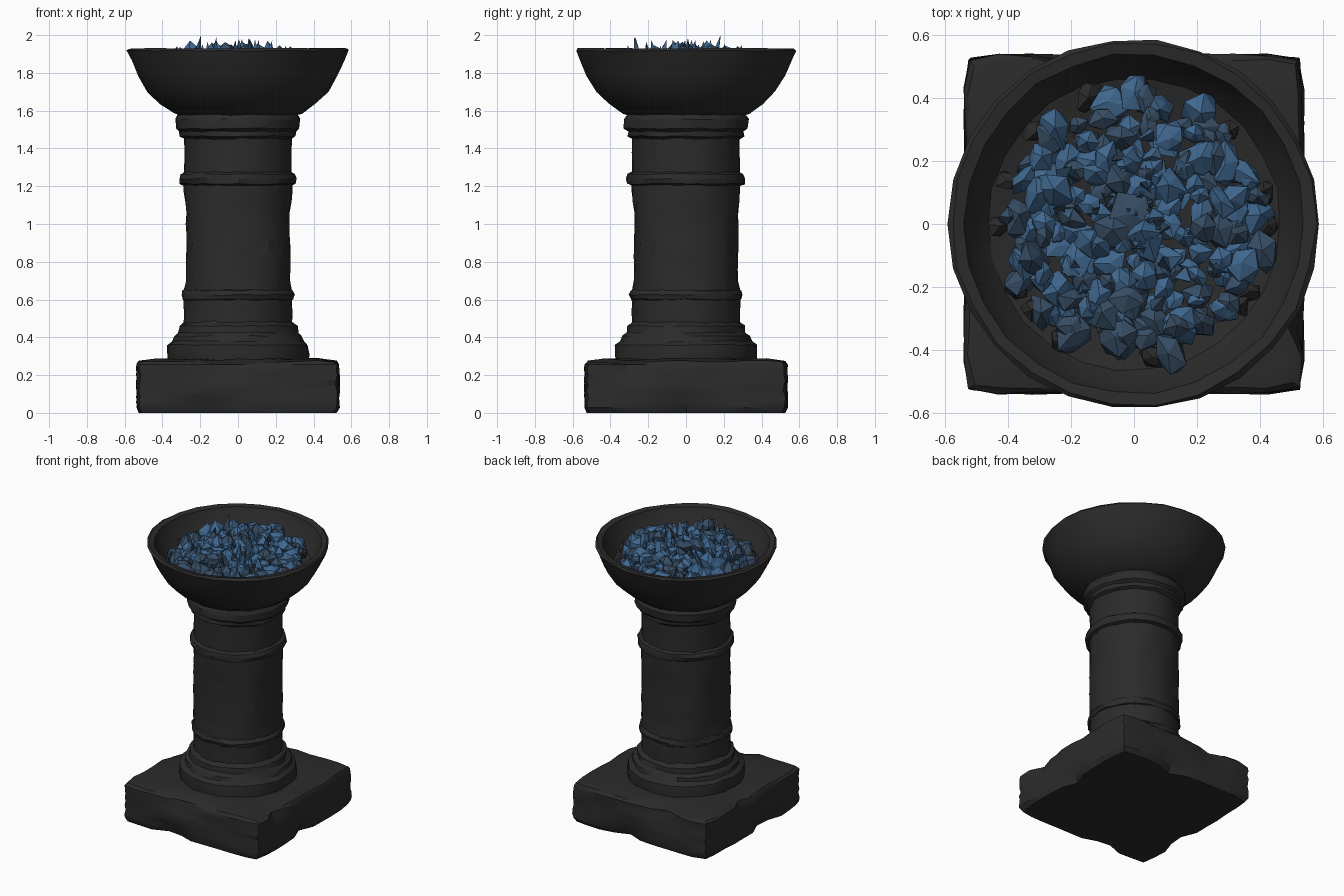
import bpy, bmesh, math, random
from mathutils import Vector

random.seed(7)
if "Cube" in bpy.data.objects:
    bpy.data.objects.remove(bpy.data.objects["Cube"], do_unlink=True)


def material(name, rgb):
    m = bpy.data.materials.new(name)
    m.use_nodes = True
    m.diffuse_color = (*rgb, 1)
    bsdf = m.node_tree.nodes["Principled BSDF"]
    bsdf.inputs["Base Color"].default_value = (*rgb, 1)
    bsdf.inputs["Roughness"].default_value = 0.9
    return m


stone = material("dark stone", (0.024, 0.024, 0.024))
blue = material("bright blue ember", (0.05, 0.135, 0.27))
slate = material("slate blue ember", (0.038, 0.075, 0.13))


def rnd(a):
    return random.uniform(-a, a)


def finish(bm, name, mats, smooth=None):
    bmesh.ops.recalc_face_normals(bm, faces=bm.faces)
    mesh = bpy.data.meshes.new(name)
    bm.to_mesh(mesh)
    bm.free()
    for m in mats:
        mesh.materials.append(m)
    ob = bpy.data.objects.new(name, mesh)
    bpy.context.collection.objects.link(ob)
    if smooth:
        bpy.ops.object.select_all(action="DESELECT")
        ob.select_set(True)
        bpy.context.view_layer.objects.active = ob
        bpy.ops.object.shade_smooth_by_angle(angle=math.radians(smooth))
    return ob


def lathe(name, profile, segs, jitter, carve=None):
    """Spin a profile of (radius, height) into a closed, roughly hewn solid."""
    bm = bmesh.new()
    rings = []
    for r, z in profile:
        ring = []
        for i in range(segs):
            a = 2 * math.pi * i / segs
            rr = r + rnd(jitter) - (carve(a, z) if carve else 0)
            ring.append(bm.verts.new((rr * math.cos(a), rr * math.sin(a), z + rnd(jitter * 0.6))))
        rings.append(ring)
    for lo, hi in zip(rings, rings[1:]):
        for i in range(segs):
            j = (i + 1) % segs
            bm.faces.new((lo[i], lo[j], hi[j], hi[i]))
    bm.faces.new(rings[0])
    bm.faces.new(rings[-1])
    return finish(bm, name, [stone], 25)


# Square plinth with worn edges and chipped sides
half, top = 0.535, 0.285
bm = bmesh.new()
bmesh.ops.create_cube(bm, size=2)
bmesh.ops.subdivide_edges(bm, edges=bm.edges, cuts=9, use_grid_fill=True)
chips = [(-0.17, -0.54, 0.0), (-0.05, -0.54, 0.28), (0.54, 0.0, 0.0), (0.54, -0.3, 0.28),
         (0.1, 0.54, 0.0), (-0.2, 0.54, 0.28), (-0.54, 0.1, 0.28), (-0.54, -0.15, 0.0)]
for v in bm.verts:
    edges = sum(abs(c) > 0.99 for c in v.co)
    on_bottom, on_top = v.co.z < -0.99, v.co.z > 0.99
    x, y, z = v.co.x * half, v.co.y * half, (v.co.z + 1) / 2 * top
    shrink = {0: 1, 1: 1, 2: 0.975, 3: 0.945}[edges]
    p = Vector((x * shrink + rnd(0.006), y * shrink + rnd(0.006), z))
    if on_top:
        p.z += rnd(0.005) - (0.012 if edges > 1 else 0)
    for c in chips:
        d = (p - Vector(c)).length
        if d < 0.13:
            bite = 0.06 * (1 - d / 0.13)
            p.x -= math.copysign(bite, c[0]) if abs(c[0]) > 0.5 else 0
            p.y -= math.copysign(bite, c[1]) if abs(c[1]) > 0.5 else 0
            p.z -= 0.5 * bite if on_top else 0
    if on_bottom:
        p.z = 0
    v.co = p
finish(bm, "plinth", [stone], 30)

# Stepped moulding where the column meets the plinth
lathe("column_foot", [(0.37, 0.26), (0.378, 0.3), (0.372, 0.36), (0.345, 0.38), (0.34, 0.405),
                      (0.315, 0.425), (0.312, 0.46), (0.28, 0.485)], 28, 0.007)


# Column shaft with shallow arched panels on four sides
def arch(a, z):
    side = (a + math.pi / 4) % (math.pi / 2) - math.pi / 4
    crown = 1.14 - 0.55 * side * side
    return 0.012 if abs(side) < 0.46 and 0.69 < z < crown else 0


shaft = [(0.287, 0.46 + 0.06 * i) for i in range(14)] + [(0.285, 1.3), (0.285, 1.38), (0.287, 1.48)]
lathe("column_shaft", shaft, 32, 0.003, arch)

# Raised bands around the shaft
for name, z, r, h in (("lower_band", 0.625, 0.301, 0.035), ("upper_band", 1.24, 0.313, 0.042)):
    lathe(name, [(0.27, z - h), (r - 0.006, z - h * 0.65), (r, z),
                 (r - 0.008, z + h * 0.6), (0.27, z + h)], 28, 0.006)

# Collar under the bowl
lathe("collar", [(0.275, 1.445), (0.305, 1.465), (0.308, 1.49), (0.326, 1.505),
                 (0.329, 1.555), (0.318, 1.575), (0.29, 1.6)], 28, 0.006)

# Bowl, outside then inside
lathe("bowl", [(0.29, 1.57), (0.335, 1.585), (0.41, 1.635), (0.475, 1.7), (0.53, 1.785),
               (0.565, 1.865), (0.588, 1.918), (0.575, 1.93), (0.538, 1.922),
               (0.51, 1.85), (0.465, 1.79), (0.33, 1.755), (0.12, 1.745)], 26, 0.005)

# Heap of jagged glowing coals, with dull charcoal around the rim
bm = bmesh.new()


def chunk(x, y, z, size, colour, tall=1.0):
    made = bmesh.ops.create_icosphere(bm, subdivisions=1, radius=size)["verts"]
    stretch = Vector((random.uniform(0.7, 1.3), random.uniform(0.7, 1.3), tall))
    turn = random.uniform(0, math.pi)
    for v in made:
        p = v.co * random.uniform(0.65, 1.3) * stretch
        v.co = Vector((x + p.x * math.cos(turn) - p.y * math.sin(turn),
                       y + p.x * math.sin(turn) + p.y * math.cos(turn),
                       min(z + p.z, 1.975)))
    for f in {f for v in made for f in v.link_faces}:
        f.material_index = colour


golden = math.pi * (3 - math.sqrt(5))
count = 170
for i in range(count):
    r = 0.405 * math.sqrt((i + 0.5) / count)
    a = golden * i
    rim = r / 0.405
    dull = random.random() < 0.2 + 0.35 * rim
    chunk(r * math.cos(a) + rnd(0.03), r * math.sin(a) + rnd(0.03),
          1.875 - 0.05 * rim ** 2 + rnd(0.03), random.uniform(0.035, 0.062),
          1 if dull else 0, random.uniform(0.8, 1.3))
for i in range(16):
    a = 2 * math.pi * i / 16 + rnd(0.15)
    chunk(0.425 * math.cos(a), 0.425 * math.sin(a), 1.805, random.uniform(0.03, 0.05), 2)

# Thin upright shards poking above the rim
for i in range(34):
    a, r = rnd(math.pi), random.uniform(0.03, 0.31)
    base = Vector((r * math.cos(a), r * math.sin(a), 1.87))
    tip = bm.verts.new((base.x + rnd(0.03), base.y + rnd(0.03),
                        2.0 if i == 0 else random.uniform(1.94, 1.99)))
    foot = [bm.verts.new(base + Vector((0.03 * math.cos(t + a), 0.03 * math.sin(t + a), 0)))
            for t in (0, 2.1, 4.2)]
    for j in range(3):
        bm.faces.new((foot[j], foot[(j + 1) % 3], tip)).material_index = i % 3 // 2
    bm.faces.new(foot[::-1])
finish(bm, "coals", [blue, slate, stone])
